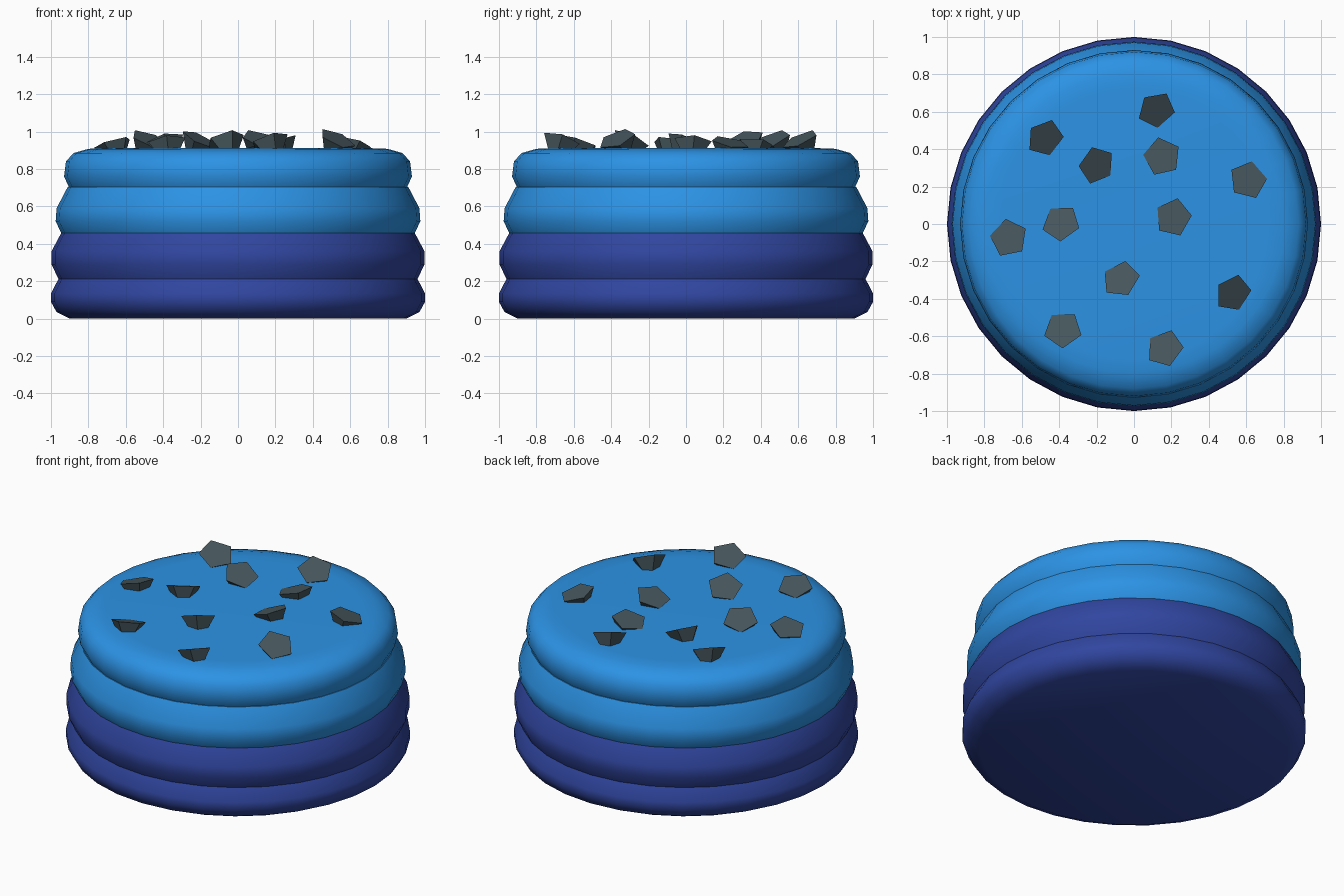
import bpy, bmesh, math
from mathutils import Matrix, Vector

if "Cube" in bpy.data.objects:
    bpy.data.objects.remove(bpy.data.objects["Cube"])


def material(name, rgb):
    m = bpy.data.materials.new(name)
    m.diffuse_color = (*rgb, 1)
    m.use_nodes = True
    m.node_tree.nodes["Principled BSDF"].inputs["Base Color"].default_value = m.diffuse_color
    return m


light_blue = material("light blue", (0.025, 0.290, 0.780))
dark_blue = material("dark blue", (0.030, 0.061, 0.352))
grey = material("stone grey", (0.061, 0.093, 0.107))


def finish(name, bm, mat, smooth=None):
    bmesh.ops.recalc_face_normals(bm, faces=bm.faces)
    me = bpy.data.meshes.new(name)
    bm.to_mesh(me)
    bm.free()
    me.materials.append(mat)
    ob = bpy.data.objects.new(name, me)
    bpy.context.collection.objects.link(ob)
    if smooth:
        bpy.ops.object.select_all(action='DESELECT')
        ob.select_set(True)
        bpy.context.view_layer.objects.active = ob
        bpy.ops.object.shade_smooth_by_angle(angle=math.radians(smooth))
    return ob


def lathe(name, profile, mat, sides=32):
    bm = bmesh.new()
    rings = []
    for r, z in profile:
        rings.append([bm.verts.new((r * math.cos(2 * math.pi * i / sides),
                                    r * math.sin(2 * math.pi * i / sides), z))
                      for i in range(sides)])
    for a, b in zip(rings, rings[1:]):
        for i in range(sides):
            j = (i + 1) % sides
            bm.faces.new((a[i], a[j], b[j], b[i]))
    bm.faces.new(rings[0])
    bm.faces.new(rings[-1])
    return finish(name, bm, mat, 60)


# Stacked rounded layers, bottom to top
lathe("bottom_layer", [(0.90, 0.0), (0.97, 0.035), (1.0, 0.09), (1.0, 0.135),
                       (0.96, 0.212)], dark_blue)
lathe("second_layer", [(0.96, 0.212), (0.997, 0.29), (0.997, 0.36),
                       (0.945, 0.458)], dark_blue)
lathe("third_layer", [(0.945, 0.458), (0.975, 0.52), (0.97, 0.59),
                      (0.91, 0.705)], light_blue)
lathe("top_layer", [(0.905, 0.705), (0.93, 0.76), (0.92, 0.84), (0.88, 0.885),
                    (0.80, 0.908), (0.72, 0.911)], light_blue)

# Crumbs: x, y, first corner angle, tilt, direction the flat top leans to
crumbs = [
    (0.12, 0.61, -83, 28, -55), (0.15, 0.36, 30, 15, 170),
    (-0.20, 0.315, 180, 28, -30), (-0.475, 0.46, 0, 28, -45),
    (0.61, 0.235, 5, 18, 40), (0.21, 0.035, 5, 20, 170),
    (-0.39, 0.005, -90, 24, 120), (-0.67, -0.075, 172, 17, 150),
    (-0.07, -0.295, 8, 28, 125), (0.53, -0.37, 5, 30, -40),
    (-0.38, -0.565, -90, 20, 110), (0.165, -0.665, 0, 25, 135)]

for n, (x, y, phase, tilt, lean) in enumerate(crumbs):
    # Five-sided cone, flat side up, tip sunk into the top layer
    t, a = math.radians(tilt), math.radians(lean)
    rot = Matrix.Rotation(t, 3, Vector((-math.sin(a), math.cos(a), 0)))
    centre = Vector((x, y, 0.912 + 0.1 * math.sin(t)))
    bm = bmesh.new()
    ring = []
    for k in range(5):
        ang = math.radians(phase + 72 * k)
        offset = Vector((0.105 * math.cos(ang), 0.105 * math.sin(ang), 0))
        # undo the phase shift of the tilt so corners match the plan view
        ring.append(bm.verts.new(centre + rot @ offset))
    tip = bm.verts.new(centre + rot @ Vector((0, 0, -0.16)))
    bm.faces.new(ring)
    for k in range(5):
        bm.faces.new((ring[k], tip, ring[(k + 1) % 5]))
    finish(f"crumb_{n + 1}", bm, grey)
